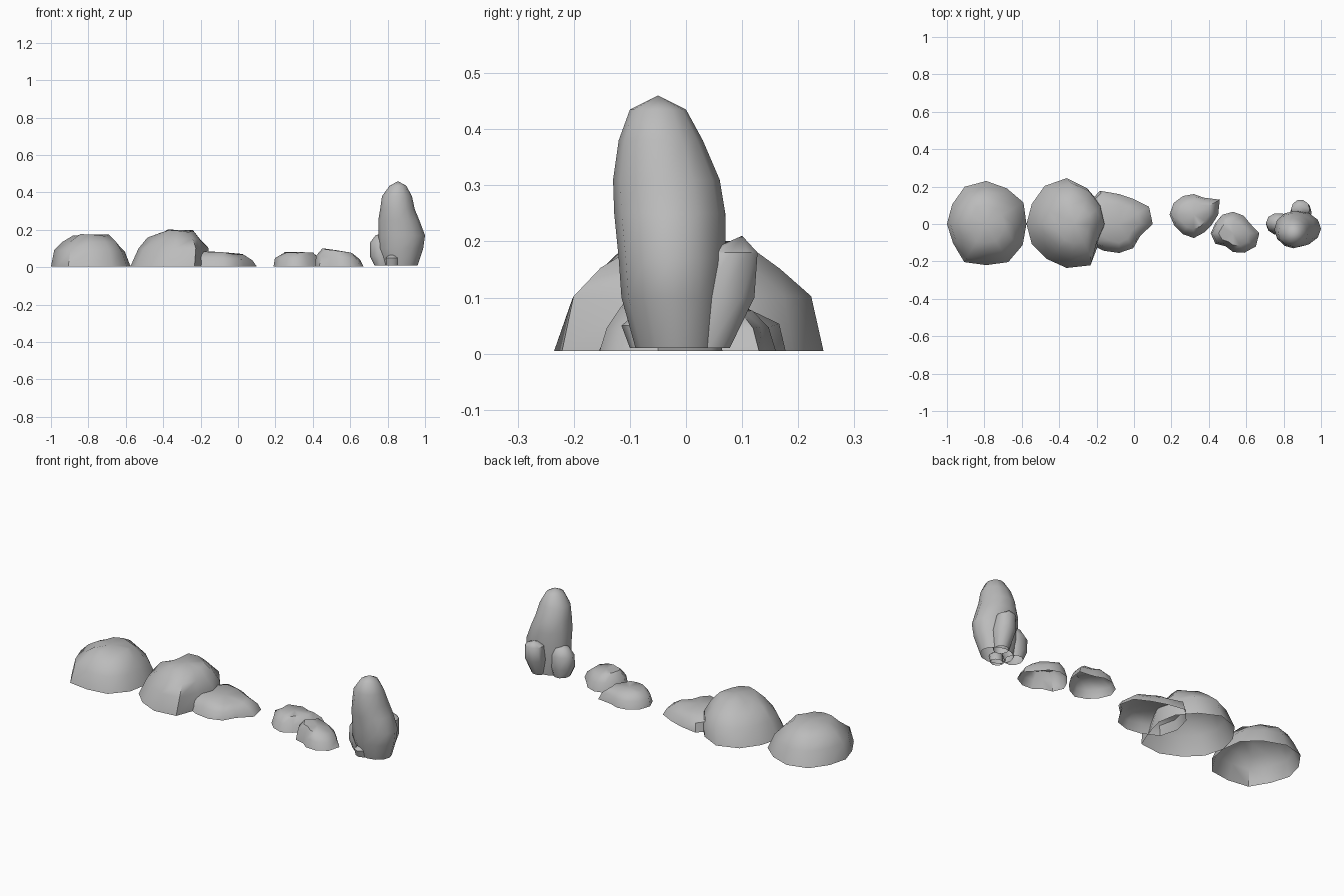
import bpy
import bmesh
import math
import random

cube = bpy.data.objects.get("Cube")
if cube:
    bpy.data.objects.remove(cube, do_unlink=True)

random.seed(4)

stone = bpy.data.materials.new("grey_stone")
stone.use_nodes = True
grey = (0.5, 0.5, 0.5, 1)
stone.diffuse_color = grey
stone.node_tree.nodes["Principled BSDF"].inputs["Base Color"].default_value = grey


def loft(name, rings, peak):
    """Skin a stack of point rings and close it at the peak, leaving the base open."""
    bm = bmesh.new()
    loops = [[bm.verts.new(point) for point in ring] for ring in rings]
    tip = bm.verts.new(peak)
    count = len(loops[0])
    for i in range(count):
        j = (i + 1) % count
        for low, high in zip(loops, loops[1:]):
            bm.faces.new((low[i], low[j], high[j], high[i]))
        bm.faces.new((loops[-1][i], loops[-1][j], tip))
    bmesh.ops.recalc_face_normals(bm, faces=bm.faces)
    mesh = bpy.data.meshes.new(name)
    bm.to_mesh(mesh)
    bm.free()
    mesh.materials.append(stone)
    obj = bpy.data.objects.new(name, mesh)
    bpy.context.collection.objects.link(obj)
    bpy.context.view_layer.objects.active = obj
    for other in bpy.context.selected_objects:
        other.select_set(False)
    obj.select_set(True)
    bpy.ops.object.shade_smooth_by_angle(angle=math.radians(50))
    return obj


def dome(name, x, y, outline, profile, height, tilt=0, shift=0):
    """Low boulder: an uneven outline (in hundredths) shrinking upward along a profile."""
    rings = []
    for level, (scale, rise) in enumerate(profile):
        ring = []
        for i, radius in enumerate(outline):
            angle = math.tau * i / len(outline)
            wobble = random.uniform(0.95, 1.05) if level else 1
            r = radius / 100 * scale * wobble
            dx, dy = r * math.cos(angle), r * math.sin(angle)
            z = rise * height * wobble + tilt * dx * rise
            ring.append((x + dx + shift * rise, y + dy, z + 0.005))
        rings.append(ring)
    loft(name, rings, (x + shift, y, height))


def pillar(name, sections, peak, sides=10):
    """Upright stone: each section is z, x min, x max, y min, y max."""
    rings = []
    for z, x0, x1, y0, y1 in sections:
        ring = []
        for i in range(sides):
            angle = math.tau * i / sides
            ring.append(((x0 + x1) / 2 + (x1 - x0) / 2 * math.cos(angle),
                         (y0 + y1) / 2 + (y1 - y0) / 2 * math.sin(angle), z))
        rings.append(ring)
    loft(name, rings, peak)


# Large boulders
round_profile = [(1, 0), (0.88, 0.47), (0.68, 0.73), (0.44, 0.94)]
flat_profile = [(1, 0), (0.9, 0.52), (0.62, 0.9)]

dome("round_boulder", -0.79, 0,
     [21.5, 23, 22, 23, 23, 21, 21, 20.5, 23.5, 22, 23.5, 22.5],
     round_profile, 0.175)
dome("wide_boulder", -0.36, 0,
     [20, 21, 22, 24.5, 23.5, 21.5, 21.5, 21.5, 21.5, 23.5, 25.5, 20],
     round_profile, 0.2, shift=0.04)
dome("wide_boulder_toe", -0.08, 0,
     [18, 18.5, 15.5, 16, 20.5, 20, 20, 20, 16.5, 15.5, 15, 13],
     flat_profile, 0.08, tilt=-0.1)

# Small boulders
dome("small_back_boulder", 0.32, 0.05,
     [13, 16, 10.5, 11, 11.5, 12.5, 13, 12, 12, 12.5, 11, 11],
     flat_profile, 0.08)
dome("small_front_boulder", 0.53, -0.05,
     [14, 10.5, 11, 11.5, 11.5, 11, 12, 11, 8, 10, 12, 14],
     flat_profile, 0.09, tilt=-0.16)

# Standing stone with its lobes
pillar("standing_stone", [
    (0.01, 0.78, 0.96, -0.09, 0.06),
    (0.1, 0.75, 0.99, -0.115, 0.07),
    (0.17, 0.75, 1, -0.12, 0.07),
    (0.25, 0.75, 0.97, -0.128, 0.07),
    (0.31, 0.76, 0.945, -0.13, 0.06),
    (0.38, 0.77, 0.93, -0.12, 0.03),
    (0.435, 0.81, 0.9, -0.1, 0),
], (0.855, -0.05, 0.46), sides=12)
pillar("right_lobe", [
    (0.01, 0.73, 0.82, -0.05, 0.05),
    (0.06, 0.705, 0.84, -0.06, 0.06),
    (0.13, 0.705, 0.84, -0.05, 0.06),
    (0.17, 0.735, 0.82, -0.03, 0.04),
], (0.78, 0, 0.185))
pillar("back_lobe", [
    (0.01, 0.85, 0.93, 0, 0.08),
    (0.1, 0.835, 0.95, 0, 0.125),
    (0.18, 0.84, 0.94, 0.03, 0.13),
], (0.885, 0.1, 0.21))
pillar("front_nub", [
    (0.01, 0.79, 0.86, -0.1, -0.04),
    (0.05, 0.79, 0.86, -0.115, -0.04),
], (0.825, -0.08, 0.08), sides=8)
